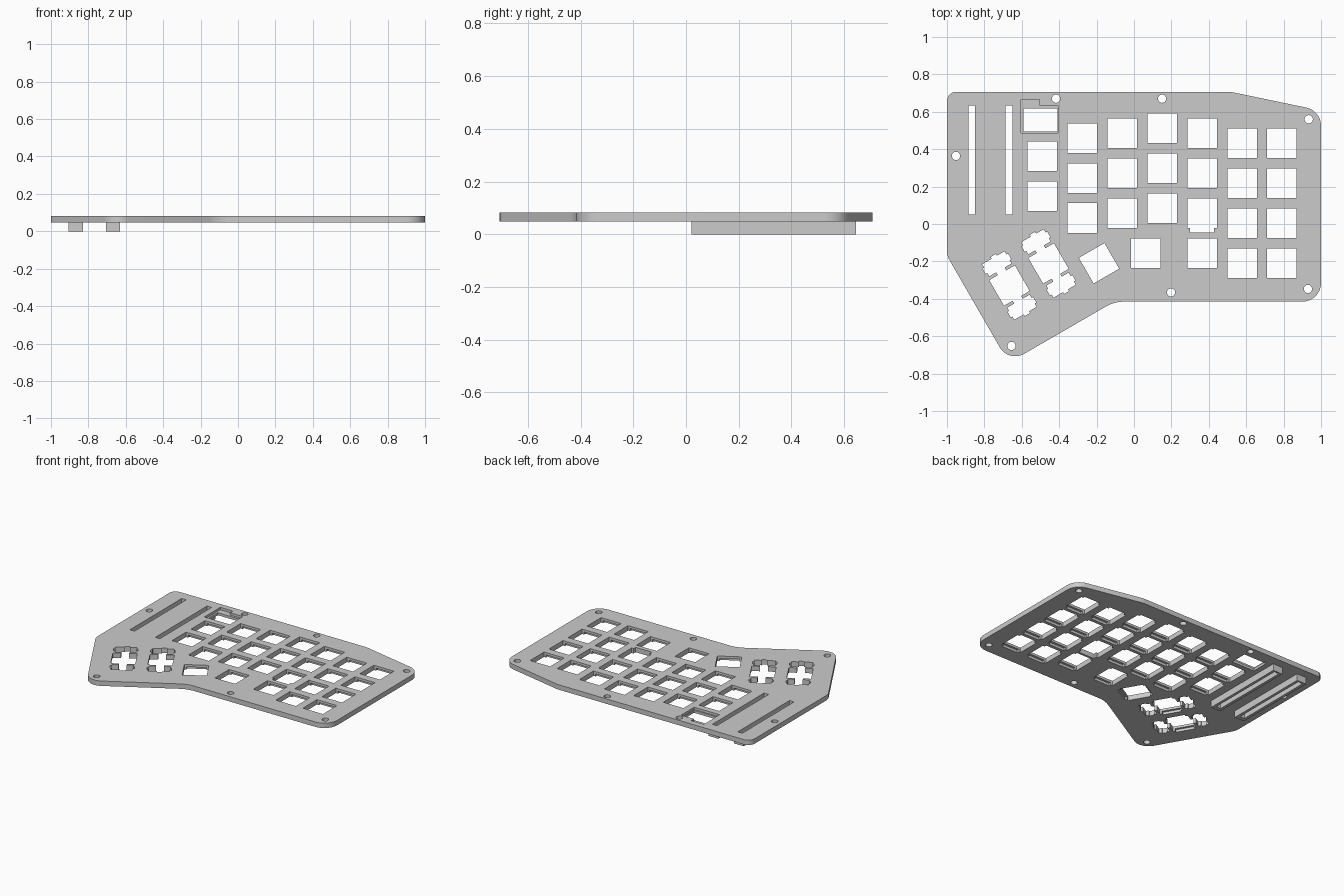
import bpy, bmesh
from math import radians, pi, cos, sin, tan
from mathutils import Vector, Matrix

if "Cube" in bpy.data.objects:
    bpy.data.objects.remove(bpy.data.objects["Cube"])

BOTTOM, TOP = 0.048, 0.083
CLIP_Z = 0.066      # underside of the thin lip that holds the switches
KEY = 0.158

grey = bpy.data.materials.new("plate grey")
grey.use_nodes = True
COLOUR = (0.6, 0.6, 0.6, 1)
grey.diffuse_color = COLOUR
grey.node_tree.nodes["Principled BSDF"].inputs["Base Color"].default_value = COLOUR


def make_object(name, bm):
    bmesh.ops.recalc_face_normals(bm, faces=bm.faces)
    mesh = bpy.data.meshes.new(name)
    bm.to_mesh(mesh)
    bm.free()
    mesh.materials.append(grey)
    obj = bpy.data.objects.new(name, mesh)
    bpy.context.collection.objects.link(obj)
    return obj


def add_box(bm, x, y, w, d, z0, z1, place=Matrix()):
    move = Matrix.Translation((x, y, (z0 + z1) / 2))
    bmesh.ops.create_cube(bm, size=1, matrix=place @ move @ Matrix.Diagonal((w, d, z1 - z0, 1)))


def rounded_outline(corners, steps=12):
    """Replace each (x, y, radius) corner by a tangent arc."""
    points = []
    for i, (x, y, r) in enumerate(corners):
        p = Vector((x, y))
        a = (Vector(corners[i - 1][:2]) - p).normalized()
        b = (Vector(corners[(i + 1) % len(corners)][:2]) - p).normalized()
        half = a.angle(b) / 2
        centre = p + (a + b).normalized() * r / sin(half)
        start = p + a * r / tan(half) - centre
        end = p + b * r / tan(half) - centre
        sweep = start.angle_signed(end)
        for k in range(steps + 1):
            t = -sweep * k / steps
            points.append(centre + Vector((start.x * cos(t) - start.y * sin(t),
                                           start.x * sin(t) + start.y * cos(t))))
    return points


# Plate body
outline = [(-1, 0.707, 0.05), (0.515, 0.707, 0.1), (1, 0.606, 0.1), (1, -0.415, 0.1),
           (-0.105, -0.415, 0.2), (-0.67, -0.742, 0.096), (-1, -0.17, 0.1)]
bm = bmesh.new()
face = bm.faces.new([bm.verts.new((p.x, p.y, BOTTOM)) for p in rounded_outline(outline)])
walls = bmesh.ops.extrude_face_region(bm, geom=[face])
bmesh.ops.translate(bm, vec=(0, 0, TOP - BOTTOM),
                    verts=[v for v in walls["geom"] if isinstance(v, bmesh.types.BMVert)])
plate = make_object("switch_plate", bm)

# Cutters, grouped so that every through hole and every recess is clean
holes, undercuts = bmesh.new(), bmesh.new()
LOW, HIGH = -0.02, 0.12


def key_hole(x, y, angle=0, clip_turn=0):
    place = Matrix.Translation((x, y, 0)) @ Matrix.Rotation(radians(angle), 4, "Z")
    add_box(holes, 0, 0, KEY, KEY, LOW, HIGH, place)
    turned = place @ Matrix.Rotation(radians(clip_turn), 4, "Z")
    add_box(undercuts, 0, 0, 0.128, KEY + 0.032, LOW, CLIP_Z, turned)
    return place


# Key columns: x, top key centre, number of keys
PITCH = 0.2135
for x, y, count in [(-0.49, 0.363, 2), (-0.277, 0.459, 3), (-0.063, 0.485, 3), (0.15, 0.511, 3),
                    (0.364, 0.485, 4), (0.578, 0.431, 4), (0.791, 0.431, 4)]:
    for row in range(count):
        key_hole(x, y - row * PITCH)
add_box(holes, 0.364, -0.03, 0.128, 0.03, LOW, HIGH)

# Thumb keys, the two long ones with stabiliser openings
key_hole(0.063, -0.157)
key_hole(-0.187, -0.21, 30)
for x, y in [(-0.666, -0.329), (-0.457, -0.211)]:
    place = key_hole(x, y, 30, 90)
    add_box(holes, 0, 0, 0.052, 0.22, LOW, HIGH, place)
    for side in (-1, 1):
        add_box(holes, 0, side * 0.134, 0.138, 0.075, LOW, HIGH, place)
        add_box(holes, 0, side * 0.134, 0.158, 0.034, LOW, HIGH, place)
        add_box(holes, 0.006, side * 0.14, 0.032, 0.085, LOW, HIGH, place)

# Display window with a stepped rim and a corner tab
add_box(holes, -0.501, 0.557, 0.182, 0.123, LOW, HIGH)
rim = bmesh.new()
add_box(rim, -0.505, 0.56, 0.2, 0.148, CLIP_Z, HIGH)
add_box(rim, -0.555, 0.64, 0.1, 0.05, CLIP_Z, HIGH)

# Header slots
RAILS = {"left_header_rail": -0.668, "right_header_rail": -0.868}
slots = bmesh.new()
for x in RAILS.values():
    add_box(slots, x, 0.342, 0.036, 0.582, LOW, HIGH)

# Screw holes
screws = bmesh.new()
for x, y in [(-0.952, 0.364), (-0.417, 0.67), (0.15, 0.67), (0.934, 0.56),
             (0.93, -0.347), (0.198, -0.366), (-0.655, -0.652)]:
    bmesh.ops.create_cone(screws, cap_ends=True, segments=32, radius1=0.022, radius2=0.022,
                          depth=0.3, matrix=Matrix.Translation((x, y, 0)))

cutters = {}
for name, mesh in [("hole_cutter", holes), ("clip_cutter", undercuts), ("rim_cutter", rim),
                   ("slot_cutter", slots), ("screw_cutter", screws)]:
    cutters[name] = make_object(name, mesh)
    cutters[name].hide_render = True

# Header rails under the plate
rails = []
for name, x in RAILS.items():
    bm = bmesh.new()
    add_box(bm, x, 0.333, 0.076, 0.625, 0, BOTTOM)
    rails.append(make_object(name, bm))


def cut(obj, names):
    for name in names:
        mod = obj.modifiers.new(name, "BOOLEAN")
        mod.operation = "DIFFERENCE"
        mod.solver = "EXACT"
        mod.use_self = True
        mod.object = cutters[name]
    bpy.context.view_layer.update()
    result = bpy.data.meshes.new_from_object(obj.evaluated_get(bpy.context.evaluated_depsgraph_get()))
    obj.modifiers.clear()
    obj.data = result


cut(plate, cutters)
for rail in rails:
    cut(rail, ["slot_cutter"])
for cutter in cutters.values():
    bpy.data.objects.remove(cutter)

# Smooth the rounded outline and screw holes, keep all edges sharp
bpy.ops.object.select_all(action="DESELECT")
plate.select_set(True)
bpy.context.view_layer.objects.active = plate
bpy.ops.object.shade_smooth_by_angle(angle=radians(30))
